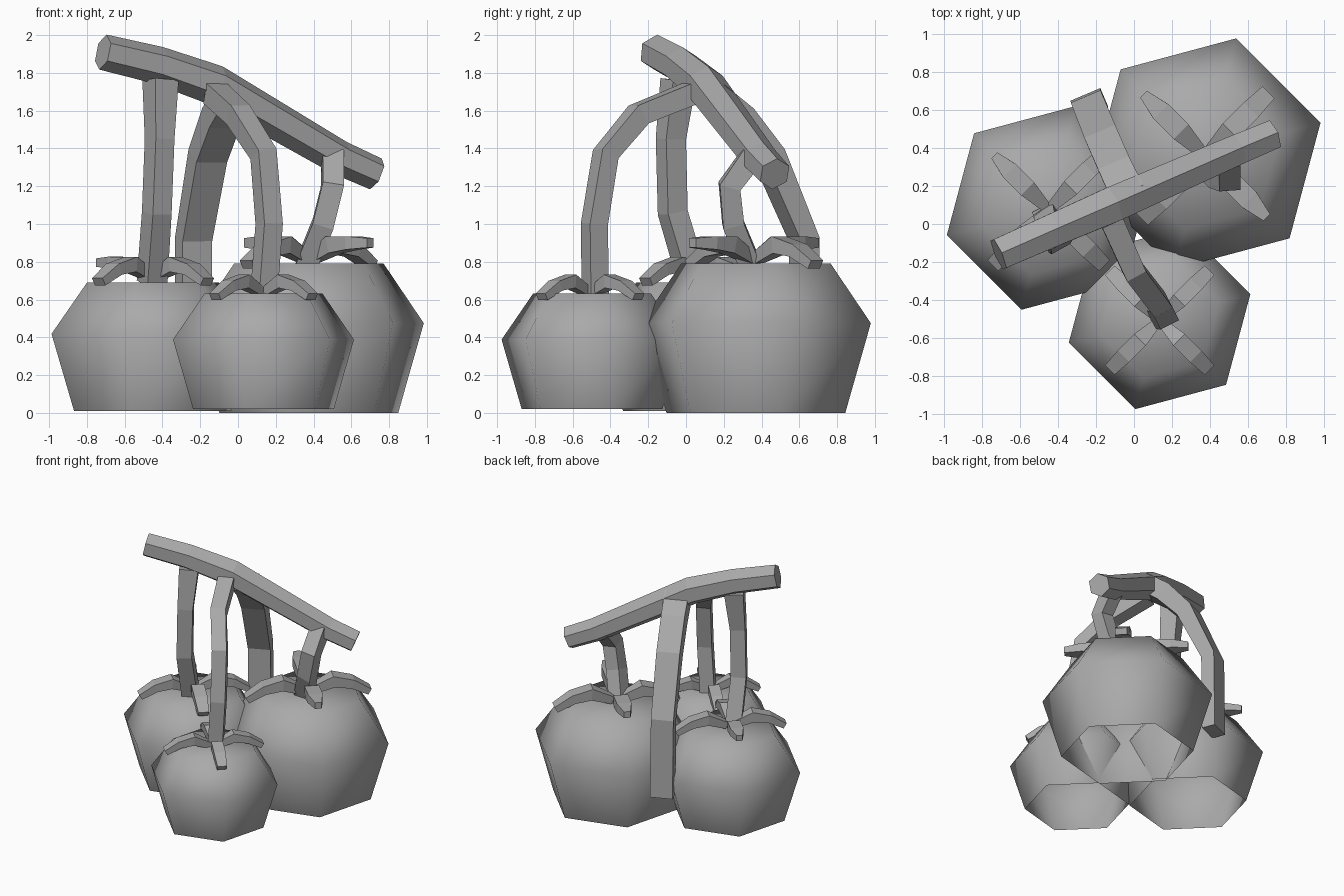
import bpy, bmesh, math
from mathutils import Vector

if "Cube" in bpy.data.objects:
    bpy.data.objects.remove(bpy.data.objects["Cube"])

GREY = bpy.data.materials.new("dark_grey")
GREY.diffuse_color = (.4, .4, .4, 1)
GREY.use_nodes = True
GREY.node_tree.nodes["Principled BSDF"].inputs["Base Color"].default_value = GREY.diffuse_color


def finish(name, bm, smooth=False):
    me = bpy.data.meshes.new(name)
    bm.to_mesh(me)
    bm.free()
    me.materials.append(GREY)
    for p in me.polygons:
        p.use_smooth = smooth
    ob = bpy.data.objects.new(name, me)
    bpy.context.collection.objects.link(ob)
    return ob


def tube(name, pts, sizes, sides=4, phase=45):
    """Sweep an n-sided section along pts; sizes are (half width, half height) radii."""
    pts = [Vector(p) for p in pts]
    chord = pts[-1] - pts[0]
    side0 = Vector((-chord.y, chord.x, 0)).normalized()
    bm = bmesh.new()
    rings = []
    for i, p in enumerate(pts):
        t = Vector((0, 0, 0))
        if i > 0:
            t += (p - pts[i - 1]).normalized()
        if i < len(pts) - 1:
            t += (pts[i + 1] - p).normalized()
        t.normalize()
        side = (side0 - t * side0.dot(t)).normalized()
        up = t.cross(side)
        w, h = sizes[i]
        ring = []
        for k in range(sides):
            ang = math.radians(phase) + 2 * math.pi * k / sides
            ring.append(bm.verts.new(p + side * w * math.cos(ang) + up * h * math.sin(ang)))
        rings.append(ring)
    for r, s in zip(rings, rings[1:]):
        for k in range(sides):
            j = (k + 1) % sides
            bm.faces.new((r[k], r[j], s[j], s[k]))
    bm.faces.new(rings[0])
    bm.faces.new(rings[-1])
    bmesh.ops.recalc_face_normals(bm, faces=bm.faces)
    return finish(name, bm)


def fruit(name, x, y, z, s, sz):
    """Six-sided fruit body, open underneath."""
    bm = bmesh.new()
    rings = []
    for r, h in ((.49, 0), (.63, .475), (.41, .79)):
        rings.append([bm.verts.new((x + s * r * math.cos(math.radians(15 + 60 * k)),
                                    y + s * r * math.sin(math.radians(15 + 60 * k)),
                                    z + sz * h)) for k in range(6)])
    for r, q in zip(rings, rings[1:]):
        for k in range(6):
            j = (k + 1) % 6
            bm.faces.new((r[k], r[j], q[j], q[k]))
    bm.faces.new(rings[-1])
    return finish(name, bm, True)


def calyx(name, x, y, z, s, raised, drop):
    """Four leaves in a cross; raised ones end higher and thinner."""
    for k in range(4):
        a = math.radians(45 + 90 * k)
        high = k in raised
        prof = ((.03, .82), (.19, .89), (.33, .90 if high else .86), (.46, .90 if high else .785))
        tip = .025 if high else .045
        pts = [(x + s * r * math.cos(a), y + s * r * math.sin(a), z + s * (h - drop))
               for r, h in prof]
        sizes = [(s * w * 1.414, s * h * 1.414) for w, h in
                 ((.03, .03), (.055, .045), (.055, .035), (tip, .025))]
        tube(f"{name}_{k + 1}", pts, sizes)


# Fruits and their leaves
for size, x, y, z, s, sz, raised, drop in (
        ("large", .375, .37, 0, 1, 1, (1, 3), 0),
        ("medium", -.45, .085, .01, .883, .86, (1,), .01),
        ("small", .135, -.4975, .02, .787, .775, (), .03)):
    fruit(f"{size}_fruit", x, y, z, s, sz)
    calyx(f"{size}_leaf", x, y - .01, z, s, raised, drop)

# Main vine
tube("main_vine",
     [(-.715, -.16, 1.91), (-.42, -.03, 1.84), (-.12, .10, 1.735), (.54, .39, 1.35), (.73, .47, 1.265)],
     [(.095, .095), (.1, .1), (.108, .108), (.093, .093), (.088, .088)], 6, 30)

# Side branch hanging at the back
tube("side_branch",
     [(-.02, .13, 1.68), (-.09, .28, 1.56), (-.16, .44, 1.36), (-.235, .625, .92), (-.235, .635, .3)],
     [(.13, .1), (.125, .1), (.125, .09), (.12, .075), (.12, .075)])

# Fruit stalks
tube("medium_stalk",
     [(-.41, -.04, 1.76), (-.415, -.08, 1.45), (-.43, -.07, 1.06), (-.455, .04, .69)],
     [(.1, .1), (.08, .085), (.08, .085), (.085, .085)])
tube("small_stalk",
     [(-.12, .02, 1.69), (0, -.25, 1.58), (.135, -.425, 1.37), (.165, -.485, 1.0), (.135, -.48, .6)],
     [(.085, .08), (.08, .08), (.077, .075), (.077, .075), (.077, .075)])
tube("large_stalk",
     [(.5, .35, 1.36), (.5, .23, 1.2), (.45, .25, 1.0), (.36, .34, .78)],
     [(.085, .08), (.08, .08), (.08, .08), (.08, .08)])
